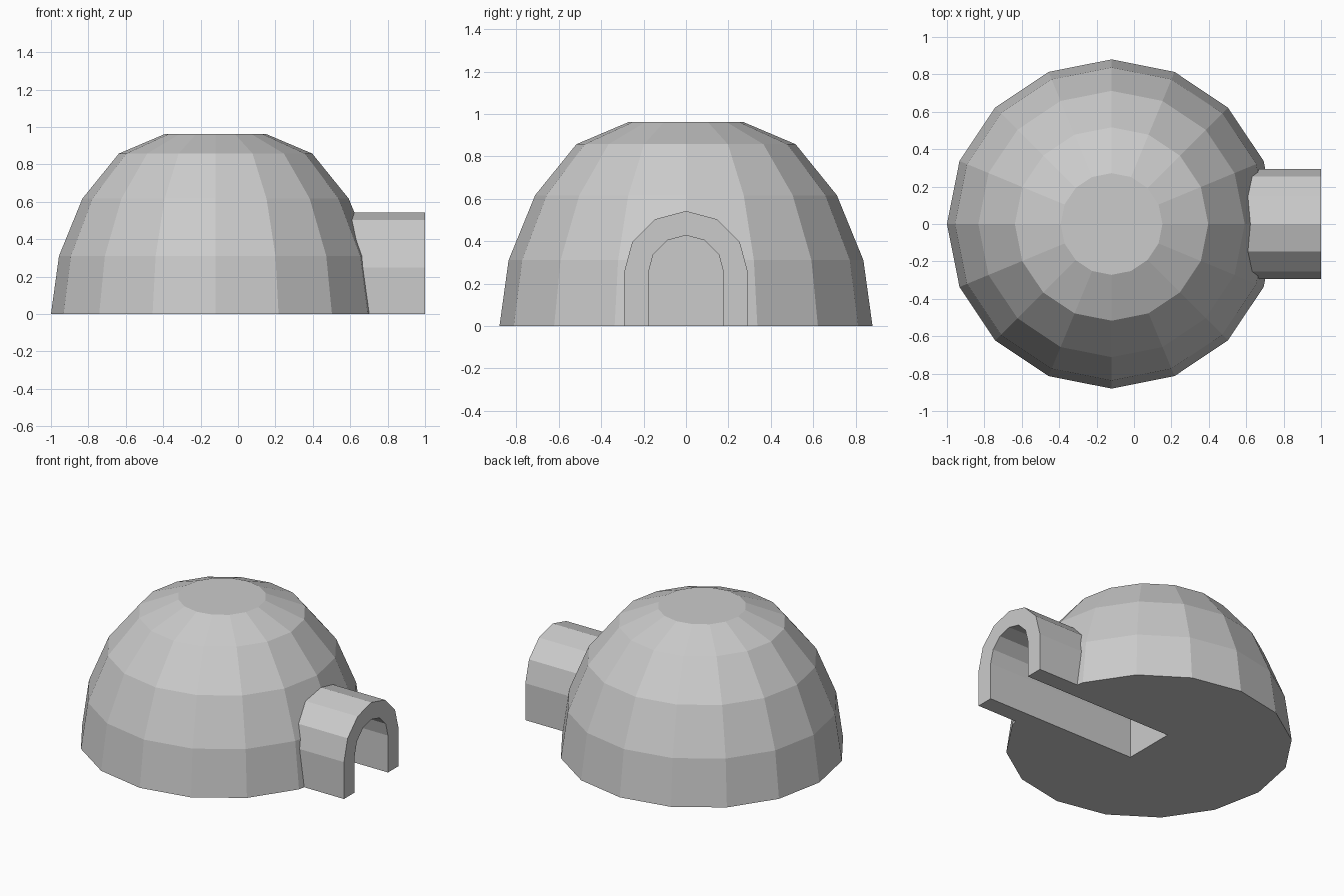
import bpy, bmesh
from math import cos, sin, pi

if "Cube" in bpy.data.objects:
    bpy.data.objects.remove(bpy.data.objects["Cube"])

CX = -0.12  # dome centre; the passage runs from here to x = 1


def make_object(name, bm):
    bmesh.ops.recalc_face_normals(bm, faces=bm.faces)
    mesh = bpy.data.meshes.new(name)
    bm.to_mesh(mesh)
    bm.free()
    obj = bpy.data.objects.new(name, mesh)
    bpy.context.collection.objects.link(obj)
    return obj


def dome(name, rings, sides=16):
    bm = bmesh.new()
    loops = [[bm.verts.new((CX + r * cos(2 * pi * i / sides),
                            r * sin(2 * pi * i / sides), z))
              for i in range(sides)] for r, z in rings]
    for a, b in zip(loops, loops[1:]):
        for i in range(sides):
            j = (i + 1) % sides
            bm.faces.new((a[i], a[j], b[j], b[i]))
    bm.faces.new(loops[0][::-1])
    bm.faces.new(loops[-1])
    return make_object(name, bm)


def arch(name, radius, x0, x1, bottom, spring=0.25, steps=6):
    # Round-topped profile extruded along x
    profile = [(radius, bottom)]
    profile += [(radius * cos(pi * i / steps), spring + radius * sin(pi * i / steps))
                for i in range(steps + 1)]
    profile.append((-radius, bottom))
    bm = bmesh.new()
    face = bm.faces.new([bm.verts.new((x0, y, z)) for y, z in profile])
    ext = bmesh.ops.extrude_face_region(bm, geom=[face], use_keep_orig=True)
    verts = [v for v in ext["geom"] if isinstance(v, bmesh.types.BMVert)]
    bmesh.ops.translate(bm, verts=verts, vec=(x1 - x0, 0, 0))
    return make_object(name, bm)


def boolean(target, helper, operation):
    mod = target.modifiers.new(helper.name, "BOOLEAN")
    mod.operation = operation
    mod.solver = "EXACT"
    mod.object = helper
    helper.hide_render = True
    helper.hide_set(True)


# Faceted dome with flat cap
igloo = dome("igloo", [(0.88, 0), (0.837, 0.311), (0.712, 0.617),
                       (0.517, 0.858), (0.272, 0.962)])

# Entrance tunnel joined on, then the passage hollowed out to the dome centre
tunnel = arch("entrance_tunnel", 0.293, CX, 1.0, 0)
passage = arch("passage_cutter", 0.178, CX, 1.1, -0.1)
boolean(igloo, tunnel, "UNION")
boolean(igloo, passage, "DIFFERENCE")
